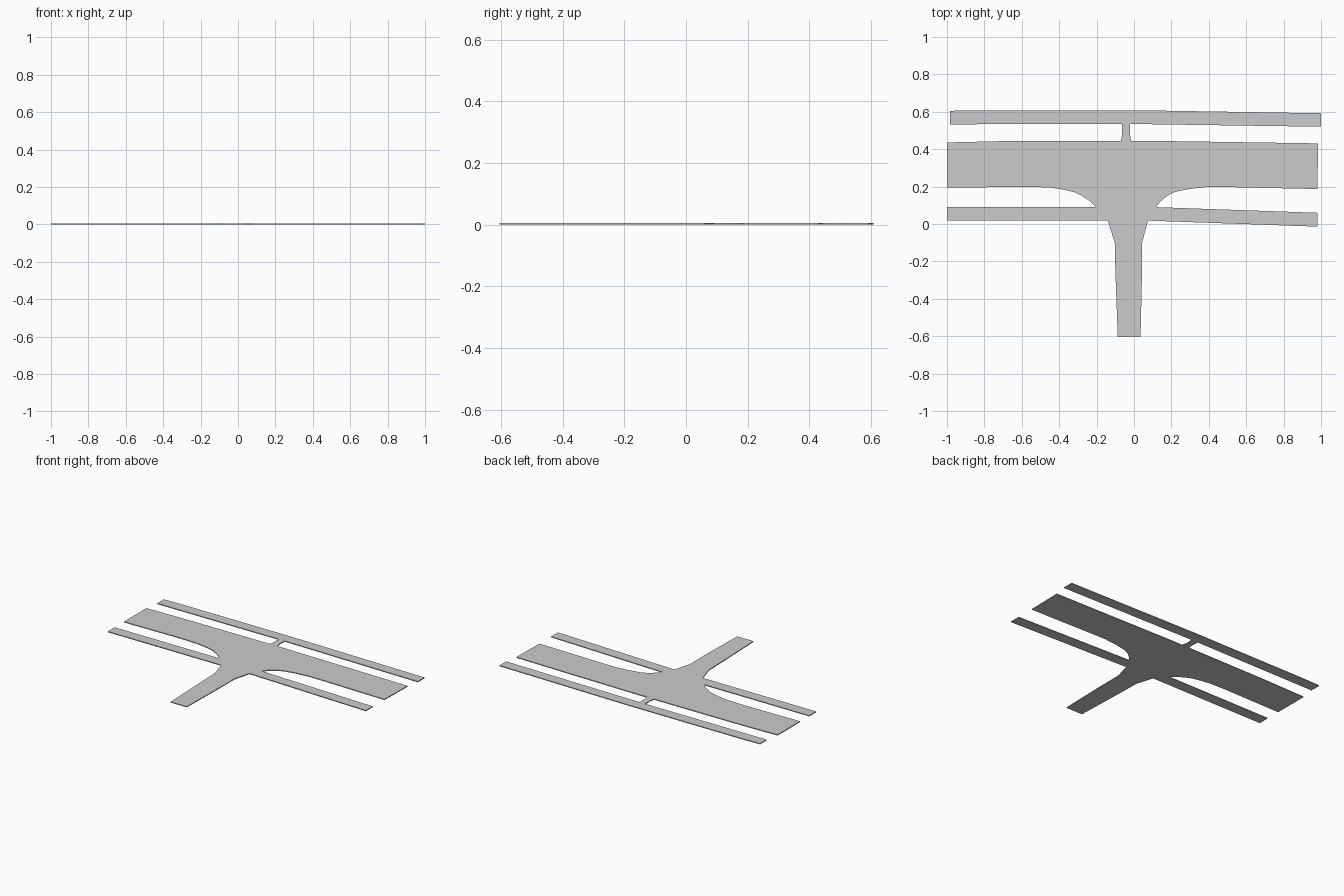
import bpy, bmesh

THICK = 0.006


def slab(name, outline):
    """Thin flat plate from a counter-clockwise outline."""
    bm = bmesh.new()
    face = bm.faces.new([bm.verts.new((x, y, 0)) for x, y in outline])
    ext = bmesh.ops.extrude_face_region(bm, geom=[face], use_keep_orig=True)
    top = [g for g in ext["geom"] if isinstance(g, bmesh.types.BMVert)]
    bmesh.ops.translate(bm, verts=top, vec=(0, 0, THICK))
    bmesh.ops.recalc_face_normals(bm, faces=bm.faces)
    mesh = bpy.data.meshes.new(name)
    bm.to_mesh(mesh)
    bm.free()
    obj = bpy.data.objects.new(name, mesh)
    bpy.context.collection.objects.link(obj)
    return obj


# T-junction carriageway: side road, flared corners and main road
side_left = [(-0.14, 0.018), (-0.103, -0.1), (-0.1, -0.24), (-0.087, -0.605)]
side_right = [(0.035, -0.605), (0.042, -0.3), (0.043, -0.1), (0.075, 0.018)]
corner_right = [(0.118, 0.09), (0.136, 0.115), (0.16, 0.138), (0.19, 0.158),
                (0.225, 0.173), (0.3, 0.188), (0.4, 0.199), (0.48, 0.198)]
main_edge = [(0.98, 0.187), (0.985, 0.431), (0.06, 0.445), (-0.015, 0.445),
             (-0.07, 0.445), (-0.7, 0.443), (-1.0, 0.436), (-1.0, 0.194)]
corner_left = [(-0.57, 0.199), (-0.45, 0.195), (-0.375, 0.184), (-0.32, 0.17),
               (-0.28, 0.152), (-0.235, 0.122), (-0.205, 0.092)]
slab("road_junction", side_left + side_right + corner_right + main_edge + corner_left)

# Near pavements either side of the side road
slab("near_pavement_left", [(-1.0, 0.018), (-0.14, 0.018), (-0.205, 0.092), (-1.0, 0.092)])
slab("near_pavement_right", [(0.075, 0.018), (0.98, -0.014), (0.98, 0.06), (0.118, 0.09)])

# Far pavement and the crossing strip that joins it to the road
slab("far_pavement", [(-0.985, 0.533), (-0.065, 0.535), (-0.02, 0.535), (1.0, 0.52),
                      (1.0, 0.592), (0.02, 0.608), (-0.84, 0.608), (-0.985, 0.605)])
slab("crossing_strip", [(-0.07, 0.445), (-0.015, 0.445), (-0.022, 0.48), (-0.02, 0.535),
                        (-0.065, 0.535), (-0.063, 0.48)])
